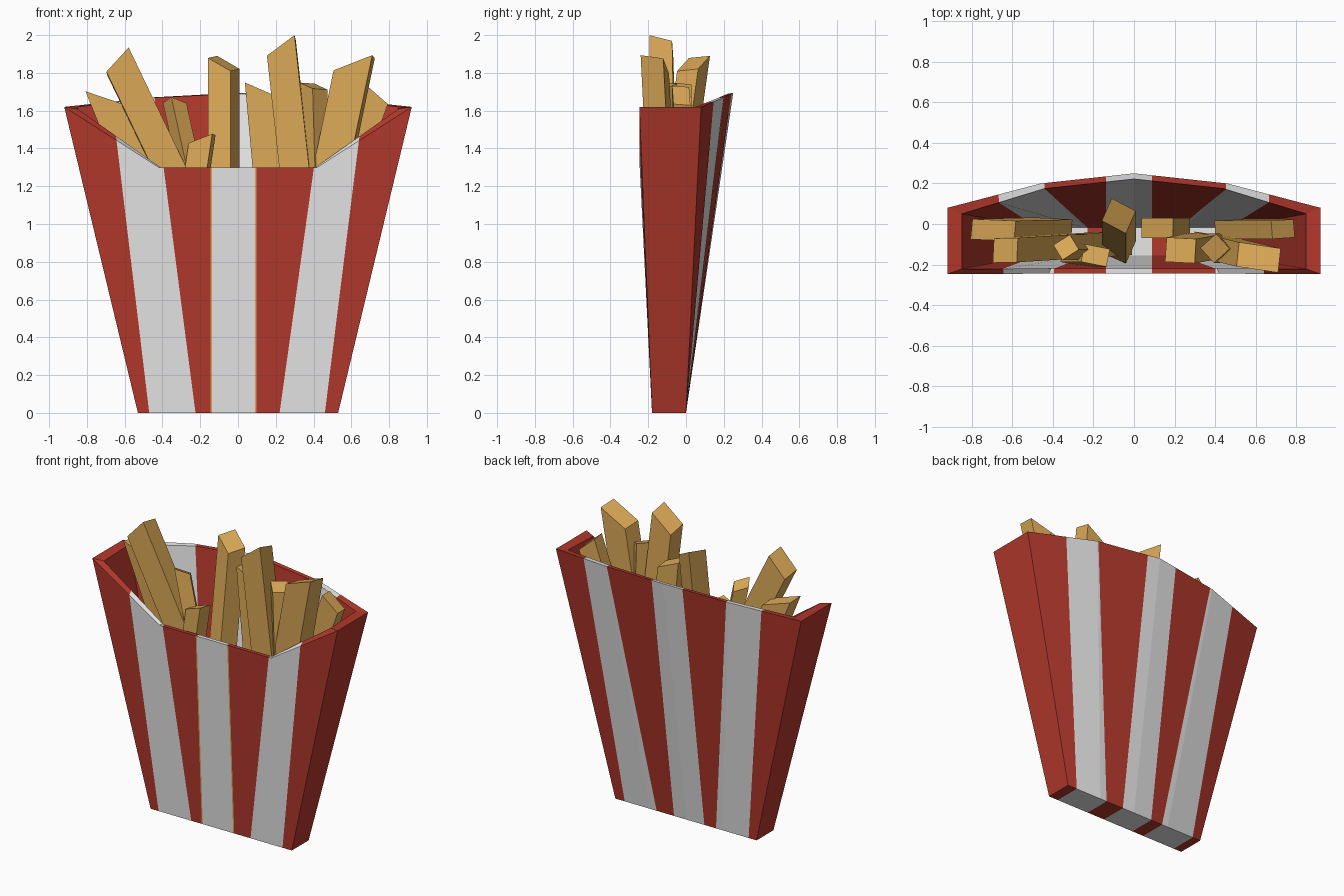
import bpy, bmesh, math
from mathutils import Vector

if "Cube" in bpy.data.objects:
    bpy.data.objects.remove(bpy.data.objects["Cube"])


def material(name, rgb):
    m = bpy.data.materials.new(name)
    m.diffuse_color = (*rgb, 1)
    m.use_nodes = True
    m.node_tree.nodes["Principled BSDF"].inputs["Base Color"].default_value = m.diffuse_color
    return m


RED = material("red card", (0.45, 0.04, 0.025))
WHITE = material("white card", (0.80, 0.80, 0.80))
GOLD = material("golden potato", (0.72, 0.40, 0.095))


def finish(bm, name, mats):
    bmesh.ops.recalc_face_normals(bm, faces=bm.faces)
    me = bpy.data.meshes.new(name)
    bm.to_mesh(me)
    bm.free()
    for m in mats:
        me.materials.append(m)
    ob = bpy.data.objects.new(name, me)
    bpy.context.collection.objects.link(ob)
    return ob


def ring(bm, half):
    """Closed loop from its right half, listed front to back; last point lies on x = 0."""
    right = [Vector(p) for p in half]
    left = [Vector((-p.x, p.y, p.z)) for p in reversed(right[:-1])]
    return [bm.verts.new(p) for p in right + left]


# Carton: outer wall, rim, inner wall, floor
bm = bmesh.new()
rings = [
    ring(bm, [(.25, -.18, 0), (.53, -.18, 0), (.53, 0, 0), (.27, 0, 0), (0, 0, 0)]),
    ring(bm, [(.42, -.245, 1.30), (.92, -.247, 1.62), (.92, .08, 1.62), (.46, .20, 1.67), (0, .25, 1.695)]),
    ring(bm, [(.41, -.22, 1.30), (.85, -.222, 1.61), (.85, .05, 1.62), (.44, .175, 1.67), (0, .222, 1.69)]),
    ring(bm, [(.23, -.155, .03), (.48, -.155, .03), (.48, -.018, .03), (.25, -.018, .03), (0, -.018, .03)]),
]
for a, b in zip(rings, rings[1:]):
    n = len(a)
    for i in range(n):
        j = (i + 1) % n
        bm.faces.new((a[i], a[j], b[j], b[i]))
bm.faces.new(rings[0])
bm.faces.new(rings[-1])
bmesh.ops.recalc_face_normals(bm, faces=bm.faces)

# Stripes: cut along the lines x = a + b * z, then colour by position
white_bands = [((-.47, -.12), (-.225, -.13)), ((-.138, 0), (.09, 0)), ((.22, .14), (.46, .125))]
trim_bands = [((-.146, 0), (-.138, 0)), ((.09, 0), (.098, 0))]
for a, b in {line for band in white_bands + trim_bands for line in band}:
    bmesh.ops.bisect_plane(bm, geom=bm.verts[:] + bm.edges[:] + bm.faces[:], dist=1e-5,
                           plane_co=(a, 0, 0), plane_no=Vector((1, 0, -b)).normalized())


def inside(c, bands):
    return any(p[0] + p[1] * c.z < c.x < q[0] + q[1] * c.z for p, q in bands)


for f in bm.faces:
    c = f.calc_center_median()
    if inside(c, white_bands):
        f.material_index = 1
    elif f.normal.y < -.9 and c.y < -.19 and inside(c, trim_bands):
        f.material_index = 2
finish(bm, "carton", [RED, WHITE, GOLD])


# Fries: leaning bars with slanted cut ends
def fry(name, x, y, z, w, d, lean, slant, yaw=0, base=.75):
    bm = bmesh.new()
    bmesh.ops.create_cube(bm, size=1)
    ca, sa = math.cos(math.radians(yaw)), math.sin(math.radians(yaw))
    for v in bm.verts:
        px, py = v.co.x * w, v.co.y * d
        dx, dy = px * ca - py * sa, px * sa + py * ca
        # height above the top centre, then shear along the lean
        h = slant[0] * dx + slant[1] * dy if v.co.z > 0 else base - z
        v.co = (x + dx + lean[0] * h, y + dy + lean[1] * h, z + h)
    finish(bm, name, [GOLD])


fries = [
    # x, y, z, width, depth, lean, slant, yaw, base
    (-.695, -.03, 1.66, .185, .10, (-.40, -.01), (-.40, -.1), -3, .92),
    (-.635, -.13, 1.86, .18, .12, (-.48, -.03), (.72, -.15), 2, .75),
    (-.335, -.115, 1.64, .09, .09, (-.22, 0), (-.1, -.5), 35, .75),
    (-.19, -.155, 1.45, .12, .09, (.15, 0), (.38, -.15), -12, .75),
    (-.075, .04, 1.85, .13, .12, (0, .14), (-.45, .3), -24, .75),
    (.115, -.02, 1.71, .15, .10, (-.09, 0), (-.45, -.1), 0, .75),
    (.23, -.13, 1.93, .158, .12, (-.11, -.02), (.68, -.28), -2, .75),
    (.40, -.12, 1.73, .105, .10, (-.03, 0), (-.25, .2), 42, .75),
    (.615, -.165, 1.845, .19, .12, (.21, -.05), (.40, -.2), -8, .75),
    (.735, -.025, 1.68, .145, .09, (.36, 0), (-.66, -.1), 3, .95),
]
for i, args in enumerate(fries, 1):
    fry(f"fry_{i}", *args)
